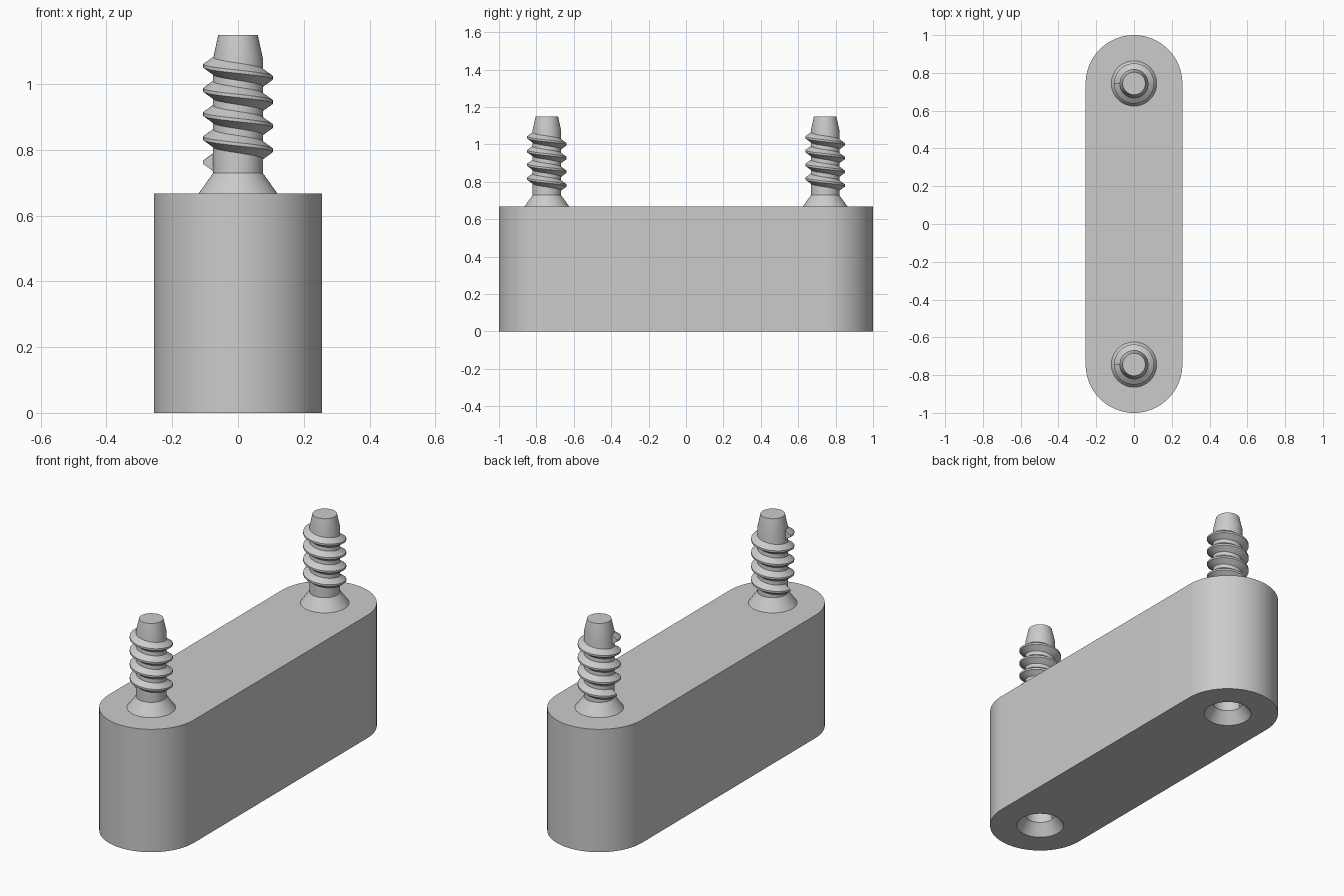
import bpy, bmesh
from math import pi, sin, cos

cube = bpy.data.objects.get("Cube")
if cube:
    bpy.data.objects.remove(cube, do_unlink=True)

HALF_WIDTH = 0.256
CENTRE_Y = 1 - HALF_WIDTH
BODY_TOP = 0.667

grey = bpy.data.materials.new("plain grey")
grey.use_nodes = True
grey.diffuse_color = (0.6, 0.6, 0.6, 1)
grey.node_tree.nodes["Principled BSDF"].inputs["Base Color"].default_value = grey.diffuse_color


def finish(name, bm, location=(0, 0, 0)):
    bmesh.ops.recalc_face_normals(bm, faces=bm.faces[:])
    mesh = bpy.data.meshes.new(name)
    bm.to_mesh(mesh)
    bm.free()
    mesh.materials.append(grey)
    obj = bpy.data.objects.new(name, mesh)
    obj.location = location
    bpy.context.collection.objects.link(obj)
    return obj


def skin(rings):
    """Closed solid through a list of equal-length rings of points."""
    bm = bmesh.new()
    loops = [[bm.verts.new(p) for p in ring] for ring in rings]
    n = len(loops[0])
    for a, b in zip(loops, loops[1:]):
        for i in range(n):
            j = (i + 1) % n
            bm.faces.new((a[i], a[j], b[j], b[i]))
    bm.faces.new(loops[0])
    bm.faces.new(loops[-1])
    return bm


def make_core(name, location):
    # Flared foot, straight shank and tapered tip
    profile = [(0.12, 0), (0.076, 0.062), (0.076, 0.41), (0.06, 0.483)]
    n = 64
    rings = [[(r * cos(2 * pi * i / n), r * sin(2 * pi * i / n), z)
              for i in range(n)] for r, z in profile]
    return finish(name, skin(rings), location)


def make_thread(name, location):
    # Four left-handed turns, starting and ending on the -x side
    section = [(0.068, -0.032), (0.106, -0.005), (0.106, 0.005), (0.068, 0.032)]
    turns, steps, start, pitch = 4, 48, 0.095, 0.0735
    rings = []
    for k in range(turns * steps + 1):
        t = k / steps
        a = pi - 2 * pi * t
        rings.append([(r * cos(a), r * sin(a), start + pitch * t + dz)
                      for r, dz in section])
    return finish(name, skin(rings), location)


def smooth(obj):
    bpy.ops.object.select_all(action="DESELECT")
    obj.select_set(True)
    bpy.context.view_layer.objects.active = obj
    bpy.ops.object.shade_smooth_by_angle(angle=0.5)


# Stadium-shaped body
arc = 48
outline = []
for side in (1, -1):
    for i in range(arc + 1):
        a = pi * i / arc
        outline.append((side * HALF_WIDTH * cos(a),
                        side * (CENTRE_Y + HALF_WIDTH * sin(a))))
body = finish("body", skin([[(x, y, z) for x, y in outline] for z in (0, BODY_TOP)]))

# Sockets in the underside, matching the studs
bpy.context.view_layer.objects.active = body
for y in (-CENTRE_Y, CENTRE_Y):
    for make in (make_core, make_thread):
        cutter = make("socket_cutter", (0, y, -0.0005 if make is make_core else 0))
        cutter.hide_render = True
        mod = body.modifiers.new("socket", "BOOLEAN")
        mod.operation = "DIFFERENCE"
        mod.solver = "EXACT"
        mod.object = cutter
        bpy.ops.object.modifier_apply(modifier=mod.name)
        bpy.data.objects.remove(cutter, do_unlink=True)
smooth(body)

# Threaded studs on the top
for label, y in (("front", -CENTRE_Y), ("back", CENTRE_Y)):
    smooth(make_core(label + "_stud", (0, y, BODY_TOP)))
    smooth(make_thread(label + "_stud_thread", (0, y, BODY_TOP)))
